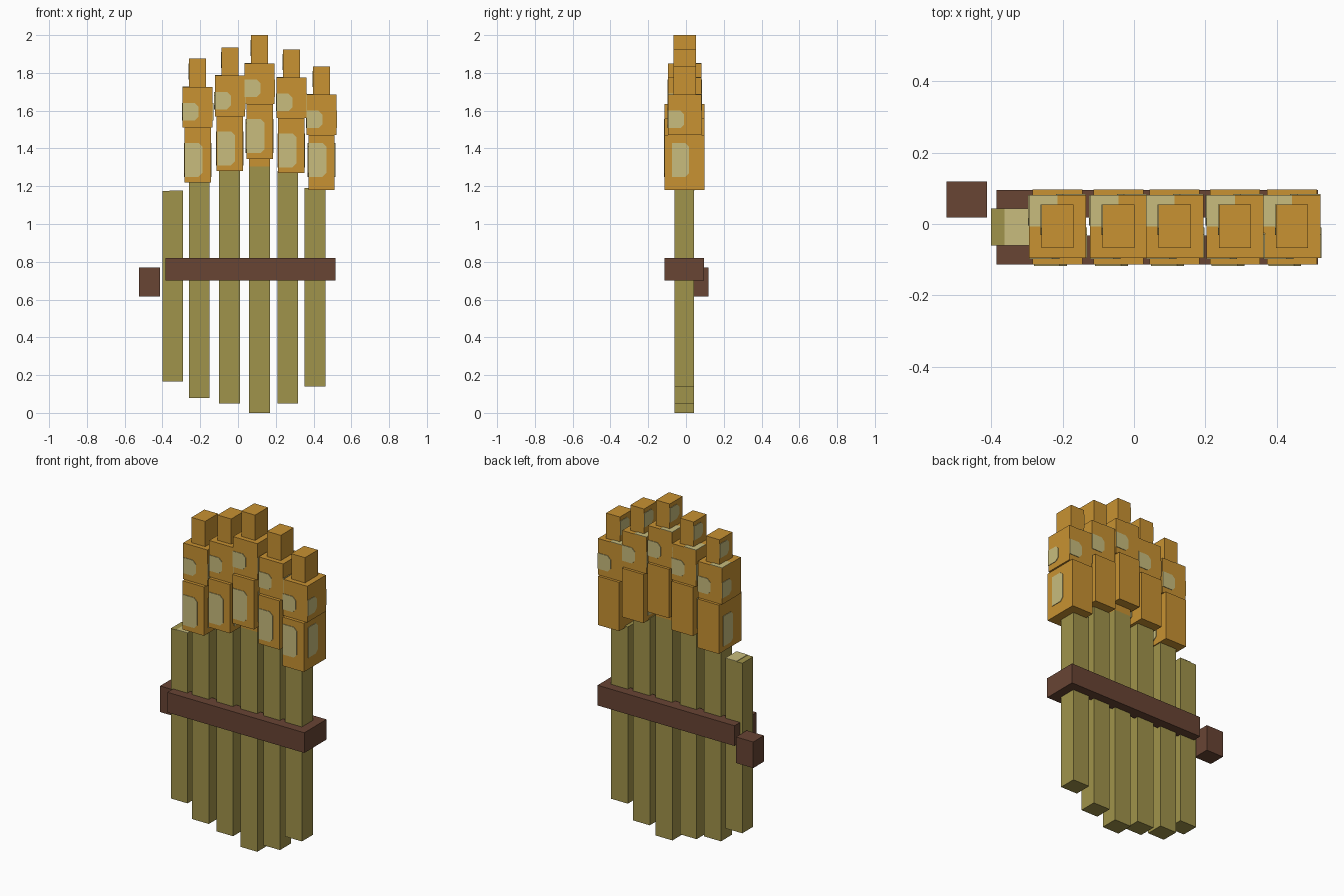
import bpy, bmesh
from mathutils import Vector

cube = bpy.data.objects.get("Cube")
if cube:
    bpy.data.objects.remove(cube, do_unlink=True)


def material(name, rgb):
    m = bpy.data.materials.new(name)
    m.use_nodes = True
    m.diffuse_color = (*rgb, 1)
    m.node_tree.nodes["Principled BSDF"].inputs["Base Color"].default_value = (*rgb, 1)
    return m


GOLD = material("golden grain", (0.578, 0.287, 0.032))
PALE = material("pale straw", (0.578, 0.503, 0.205))
STALK = material("olive stalk", (0.352, 0.292, 0.069))
TWINE = material("brown twine", (0.138, 0.058, 0.034))

UP = Vector((0, 0, 1))
FRONT, BACK = Vector((0, -1, 0)), Vector((0, 1, 0))
LEFT, RIGHT = Vector((1, 0, 0)), Vector((-1, 0, 0))
PLATE = 0.003


def add_box(bm, lo, hi):
    lo, hi = Vector(lo), Vector(hi)
    verts = bmesh.ops.create_cube(bm, size=1)["verts"]
    for v in verts:
        v.co = (lo + hi) / 2 + v.co * (hi - lo)


def add_patch(bm, lo, hi, normal, u0, u1, w0, w1, cut=0.02):
    """Thin pale plate on one face of a box; u runs rightward, w upward as seen from outside."""
    lo, hi = Vector(lo), Vector(hi)
    up = BACK if normal == UP else UP
    right = up.cross(normal)
    mid, half = (lo + hi) / 2, (hi - lo) / 2

    def reach(d):
        return abs(d.dot(half))

    corner = mid + normal * reach(normal) - right * reach(right) - up * reach(up)
    outline = [(u0, w0), (u1 - cut, w0), (u1, w0 + cut),
               (u1, w1 - cut), (u1 - cut, w1), (u0, w1)]
    base = [bm.verts.new(corner + right * u + up * w) for u, w in outline]
    top = [bm.verts.new(v.co + normal * PLATE) for v in base]
    faces = [bm.faces.new(top), bm.faces.new(base[::-1])]
    for i in range(len(base)):
        j = (i + 1) % len(base)
        faces.append(bm.faces.new((base[i], base[j], top[j], top[i])))
    for f in faces:
        f.material_index = 1


def part(name, lo, hi, mat, patches=()):
    bm = bmesh.new()
    add_box(bm, lo, hi)
    for p in patches:
        add_patch(bm, lo, hi, *p)
    mesh = bpy.data.meshes.new(name)
    bm.to_mesh(mesh)
    bm.free()
    mesh.materials.append(mat)
    mesh.materials.append(PALE)
    obj = bpy.data.objects.new(name, mesh)
    bpy.context.collection.objects.link(obj)
    return obj


# Stalks: centre, bottom, top
stalks = [(-0.345, 0.165, 1.175), (-0.205, 0.08, 1.23), (-0.045, 0.05, 1.29),
          (0.114, 0, 1.305), (0.263, 0.05, 1.28), (0.407, 0.14, 1.19)]
for i, (x, z0, z1) in enumerate(stalks):
    top_light = [(UP, 0.037, 0.11, 0, 0.104, 0)] if i == 0 else []
    part(f"stalk_{i + 1}", (x - 0.055, -0.06, z0), (x + 0.055, 0.043, z1), STALK, top_light)
# Golden neck joining the tallest stalk to its ear
part("stalk_neck", (0.059, -0.06, 1.305), (0.169, 0.043, 1.36), GOLD)

# Ears of grain: centre and bottom height
ears = [(-0.214, 1.22), (-0.043, 1.28), (0.114, 1.345), (0.283, 1.27), (0.442, 1.18)]
for i, (x, z) in enumerate(ears):
    n = i + 1
    w = 0.07 if n == len(ears) else 0.03
    part(f"lower_grain_{n}", (x - 0.07, -0.114, z), (x + 0.07, 0.097, z + 0.29), GOLD,
         [(FRONT, 0.004, 0.096, w, w + 0.18),
          (LEFT, 0.04, 0.13, w, w + 0.18), (RIGHT, 0.04, 0.13, w, w + 0.18)])
    part(f"upper_grain_{n}", (x - 0.08, -0.095, z + 0.29), (x + 0.08, 0.081, z + 0.505), GOLD,
         [(d, 0, 0.085, 0.037, 0.13) for d in (FRONT, BACK, LEFT, RIGHT)]
         + [(UP, 0, 0.08, 0.088, 0.176, 0)])
    part(f"grain_tip_{n}", (x - 0.045, -0.067, z + 0.505), (x + 0.045, 0.054, z + 0.655), GOLD,
         [(RIGHT, 0, 0.085, 0.04, 0.125)])

# Twine: front and back strips, a closed end and a loose knot
part("twine_front", (-0.385, -0.113, 0.70), (0.515, -0.032, 0.82), TWINE)
part("twine_back", (-0.385, 0.018, 0.70), (0.515, 0.095, 0.82), TWINE)
part("twine_end", (0.46, -0.032, 0.70), (0.515, 0.018, 0.82), TWINE)
part("twine_knot", (-0.525, 0.018, 0.615), (-0.412, 0.119, 0.77), TWINE)
